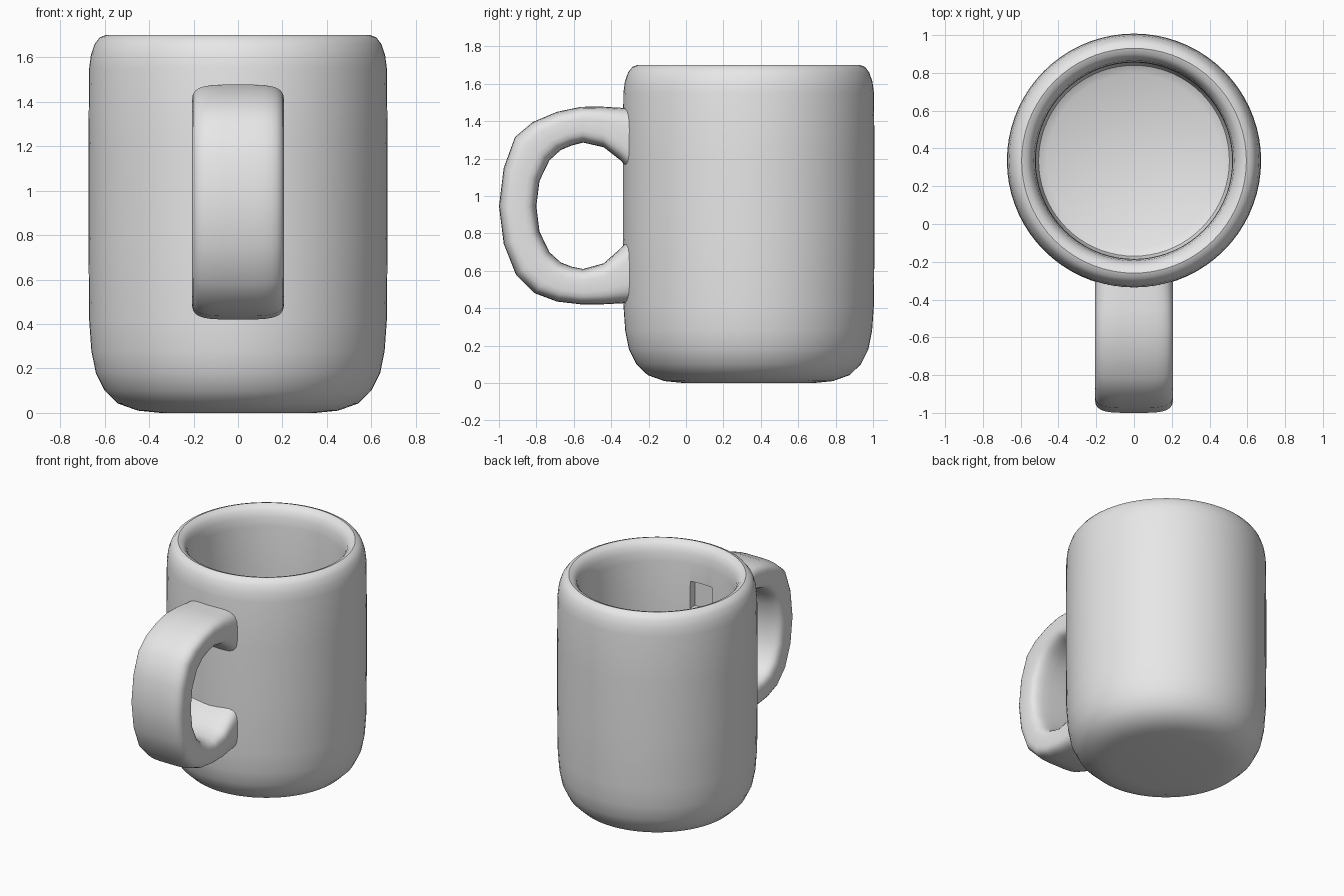
import bpy, bmesh, math
from mathutils import Vector

if "Cube" in bpy.data.objects:
    bpy.data.objects.remove(bpy.data.objects["Cube"])

CY = 0.335  # centre of the cup in y

glaze = bpy.data.materials.new("light grey glaze")
glaze.diffuse_color = (0.8, 0.8, 0.8, 1)
glaze.use_nodes = True
glaze.node_tree.nodes["Principled BSDF"].inputs["Base Color"].default_value = glaze.diffuse_color


def make_object(name, bm):
    bmesh.ops.recalc_face_normals(bm, faces=bm.faces)
    me = bpy.data.meshes.new(name)
    bm.to_mesh(me)
    bm.free()
    ob = bpy.data.objects.new(name, me)
    bpy.context.collection.objects.link(ob)
    me.materials.append(glaze)
    return ob


def loft(bm, rings, closed_ends=True):
    """Join rings of points with quads and cap both ends."""
    vr = [[bm.verts.new(p) for p in r] for r in rings]
    n = len(vr[0])
    for a, b in zip(vr, vr[1:]):
        for i in range(n):
            j = (i + 1) % n
            bm.faces.new((a[i], a[j], b[j], b[i]))
    bm.faces.new(vr[0])
    bm.faces.new(vr[-1])


def smooth(ob, angle):
    bpy.ops.object.select_all(action='DESELECT')
    ob.select_set(True)
    bpy.context.view_layer.objects.active = ob
    bpy.ops.object.shade_smooth_by_angle(angle=math.radians(angle))


# Cup: lathe profile from the underside, over the lip, down to the inner floor
profile = [(0.35, 0), (0.45, 0.01), (0.54, 0.042), (0.60, 0.10), (0.64, 0.18),
           (0.66, 0.28), (0.67, 0.42), (0.673, 0.8), (0.673, 1.2), (0.67, 1.55),
           (0.662, 1.61), (0.645, 1.66), (0.622, 1.69), (0.595, 1.70),
           (0.567, 1.69), (0.545, 1.665), (0.53, 1.625), (0.522, 1.56),
           (0.52, 1.2), (0.52, 0.6), (0.52, 0.22), (0.505, 0.175), (0.46, 0.15)]
SEG = 72
bm = bmesh.new()
loft(bm, [[(r * math.cos(2 * math.pi * i / SEG),
            CY + r * math.sin(2 * math.pi * i / SEG), z) for i in range(SEG)]
          for r, z in profile])
cup = make_object("cup", bm)

# Small recess in the inner wall behind the top of the handle
bm = bmesh.new()
bmesh.ops.create_cube(bm, size=1)
for v in bm.verts:
    v.co = Vector((v.co.x * 0.18, -0.19 + v.co.y * 0.09, 1.33 + v.co.z * 0.2))
cutter = make_object("recess_cutter", bm)
cutter.hide_render = True
cutter.hide_set(True)
cut = cup.modifiers.new("recess", 'BOOLEAN')
cut.object = cutter
cut.operation = 'DIFFERENCE'
cut.solver = 'EXACT'
bpy.context.view_layer.objects.active = cup
bpy.ops.object.modifier_apply(modifier=cut.name)
bpy.data.objects.remove(cutter)
smooth(cup, 40)

# Handle: rounded section swept between an outer and an inner outline (y, z)
outer = [(-0.26, 1.47), (-0.35, 1.472), (-0.45, 1.478), (-0.56, 1.477), (-0.69, 1.45),
         (-0.82, 1.395), (-0.915, 1.315), (-0.975, 1.15), (-1.0, 0.945),
         (-0.975, 0.745), (-0.91, 0.58), (-0.81, 0.48), (-0.69, 0.435),
         (-0.56, 0.42), (-0.45, 0.42), (-0.35, 0.425), (-0.26, 0.43)]
inner = [(-0.26, 1.09), (-0.35, 1.19), (-0.44, 1.26), (-0.55, 1.285), (-0.61, 1.27),
         (-0.67, 1.245), (-0.73, 1.19), (-0.783, 1.08), (-0.80, 0.945),
         (-0.783, 0.81), (-0.73, 0.70), (-0.67, 0.645), (-0.61, 0.622),
         (-0.55, 0.61), (-0.44, 0.64), (-0.35, 0.72), (-0.26, 0.82)]
HALF_W, STEPS = 0.208, 28


def power(v):
    return math.copysign(abs(v) ** 0.5, v)


rings = []
for o, i in zip(outer, inner):
    o, i = Vector((0, *o)), Vector((0, *i))
    mid, half = (o + i) / 2, (o - i) / 2
    rings.append([mid + half * power(math.sin(a)) + Vector((HALF_W * power(math.cos(a)), 0, 0))
                  for a in (2 * math.pi * (k + 0.5) / STEPS for k in range(STEPS))])
bm = bmesh.new()
loft(bm, rings)
handle = make_object("handle", bm)
smooth(handle, 50)
